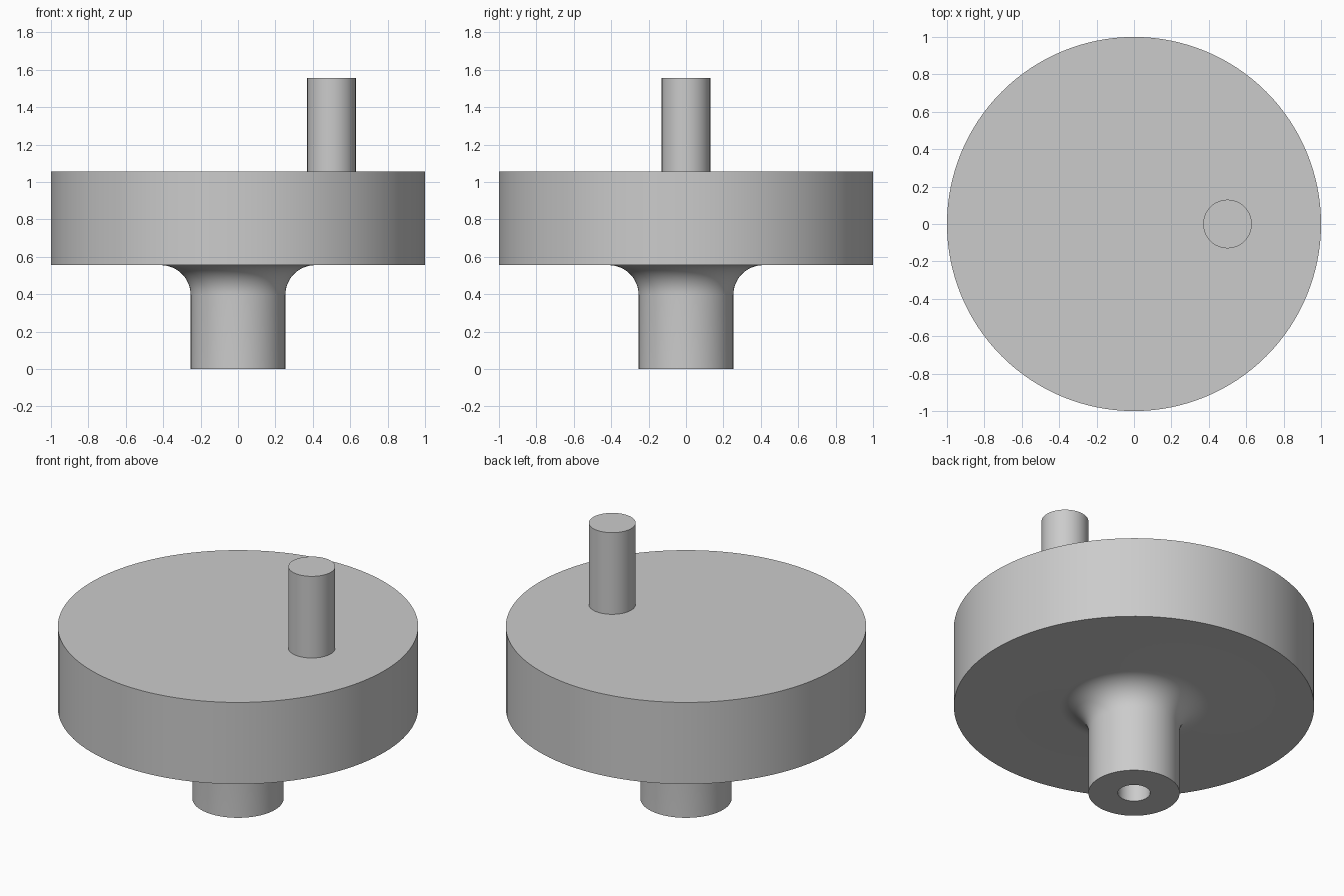
import bpy
import bmesh
from math import pi, sin, cos, radians
from mathutils import Matrix

cube = bpy.data.objects.get("Cube")
if cube:
    bpy.data.objects.remove(cube, do_unlink=True)

# One plain grey for the whole part
grey = bpy.data.materials.new("plain_grey")
grey.use_nodes = True
colour = (0.6, 0.6, 0.6, 1)
grey.diffuse_color = colour
grey.node_tree.nodes["Principled BSDF"].inputs["Base Color"].default_value = colour


def lathe(name, profile, x=0, steps=128):
    """Revolve a (radius, height) profile about a vertical axis at x."""
    bm = bmesh.new()
    verts = [bm.verts.new((r, 0, z)) for r, z in profile]
    edges = [bm.edges.new(pair) for pair in zip(verts, verts[1:])]
    bmesh.ops.spin(bm, geom=verts + edges, cent=(0, 0, 0), axis=(0, 0, 1),
                   angle=2 * pi, steps=steps)
    bmesh.ops.remove_doubles(bm, verts=bm.verts, dist=0.0001)
    bmesh.ops.recalc_face_normals(bm, faces=bm.faces)
    bm.transform(Matrix.Translation((x, 0, 0)))
    mesh = bpy.data.meshes.new(name)
    bm.to_mesh(mesh)
    bm.free()
    mesh.materials.append(grey)
    obj = bpy.data.objects.new(name, mesh)
    bpy.context.collection.objects.link(obj)
    bpy.ops.object.select_all(action="DESELECT")
    obj.select_set(True)
    bpy.context.view_layer.objects.active = obj
    bpy.ops.object.shade_smooth_by_angle(angle=radians(30))
    return obj


HUB_R, BORE_R, BORE_TOP = 0.253, 0.09, 0.5
DISC_BOTTOM, DISC_TOP = 0.555, 1.055
FILLET = 0.16

# Wheel: blind bore, hub, concave fillet and disc in one profile
fillet = [(HUB_R + FILLET * (1 - cos(a)), DISC_BOTTOM - FILLET * (1 - sin(a)))
          for a in (i * pi / 24 for i in range(13))]
lathe("wheel_and_hub",
      [(0, BORE_TOP), (BORE_R, BORE_TOP), (BORE_R, 0), (HUB_R, 0)]
      + fillet
      + [(1, DISC_BOTTOM), (1, DISC_TOP), (0, DISC_TOP)])

# Off-centre crank pin standing on the disc
PIN_R, PIN_TOP = 0.13, 1.555
lathe("crank_pin", [(0, DISC_TOP), (PIN_R, DISC_TOP), (PIN_R, PIN_TOP), (0, PIN_TOP)],
      x=0.5, steps=64)
